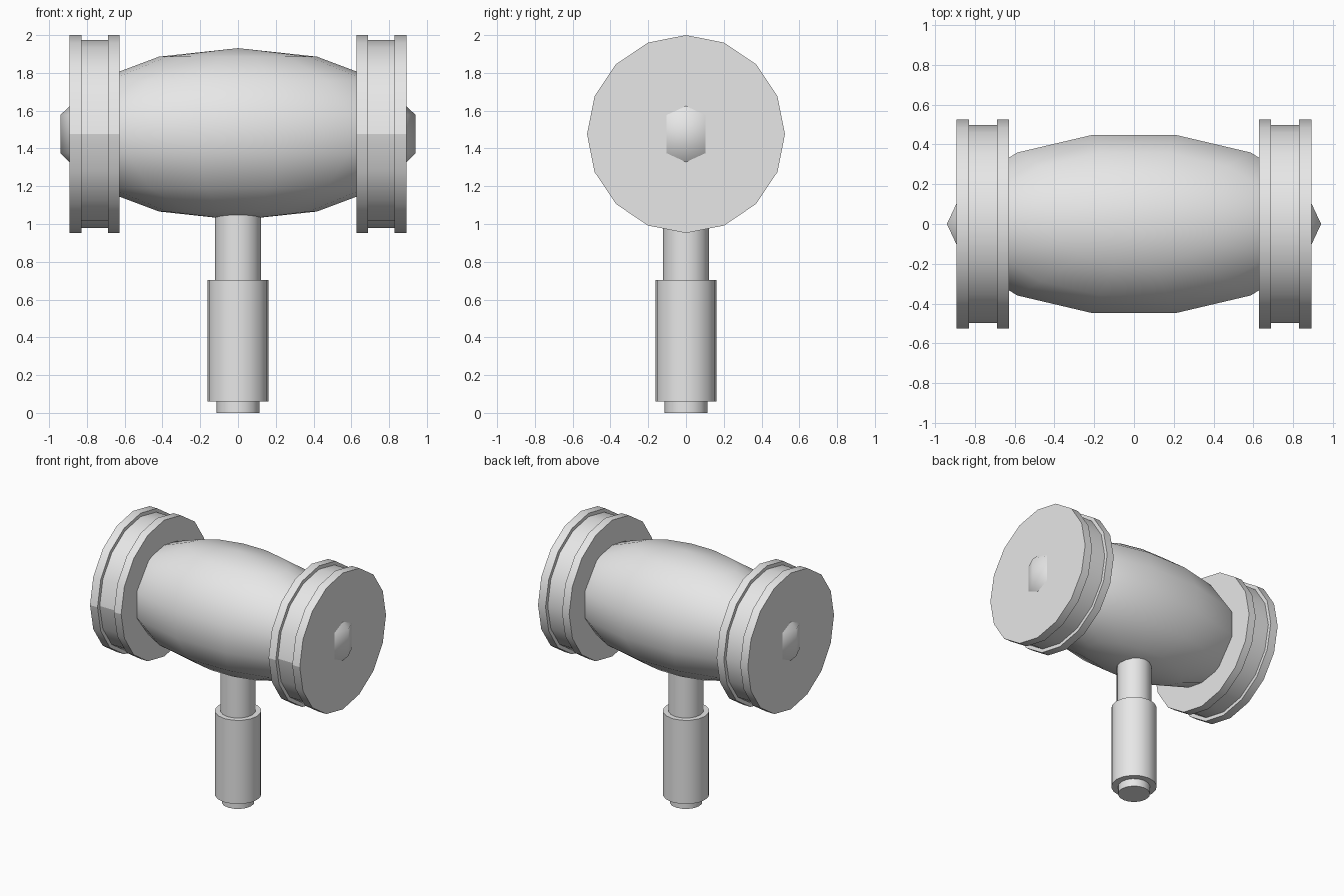
import bpy, bmesh
from math import cos, sin, pi

cube = bpy.data.objects.get("Cube")
if cube:
    bpy.data.objects.remove(cube, do_unlink=True)

grey = bpy.data.materials.new("plain_grey")
grey.use_nodes = True
grey.diffuse_color = (0.8, 0.8, 0.8, 1)
grey.node_tree.nodes["Principled BSDF"].inputs["Base Color"].default_value = (0.8, 0.8, 0.8, 1)

HEAD_Z = 1.476


def lathe(name, profile, sides, axis="Z", z=0.0, sharp_angle=0.8, seam=False):
    """Revolve (radius, height) points around an axis."""
    bm = bmesh.new()
    rings = []
    for r, h in profile:
        ring = []
        for i in range(sides):
            a = 2 * pi * i / sides
            u, v = r * cos(a), r * sin(a)
            ring.append(bm.verts.new((h, u, v) if axis == "X" else (u, v, h)))
        rings.append(ring)
    for low, high in zip(rings, rings[1:]):
        for i in range(sides):
            j = (i + 1) % sides
            bm.faces.new((low[i], low[j], high[j], high[i]))
    bmesh.ops.remove_doubles(bm, verts=bm.verts, dist=1e-5)
    bmesh.ops.recalc_face_normals(bm, faces=bm.faces)
    for f in bm.faces:
        f.smooth = True
    for e in bm.edges:
        if e.calc_face_angle(0) > sharp_angle:
            e.smooth = False
        # hard line along the front of the rim
        if seam and all(abs(v.co.z) < 1e-4 and v.co.y < -0.1 for v in e.verts):
            e.smooth = False
    mesh = bpy.data.meshes.new(name)
    bm.to_mesh(mesh)
    bm.free()
    mesh.materials.append(grey)
    obj = bpy.data.objects.new(name, mesh)
    obj.location.z = z
    bpy.context.collection.objects.link(obj)
    return obj


# Barrel-shaped head: a stretched low-poly ball whose ends poke through the caps
bands = 7
ball = [(sin(pi * i / bands), -cos(pi * i / bands)) for i in range(bands + 1)]
barrel = lathe("head_barrel", ball, 14, z=HEAD_Z, sharp_angle=4)
barrel.scale = (0.964, 0.471, 0.455)

# Grooved striking discs at both ends
rim, groove = 0.524, 0.497
disc = [(0, 0.627), (rim, 0.627), (rim, 0.688), (groove, 0.688),
        (groove, 0.828), (rim, 0.828), (rim, 0.892), (0, 0.892)]
for side, s in (("left", 1), ("right", -1)):
    lathe(side + "_striking_disc", [(r, s * h) for r, h in disc], 16,
          axis="X", z=HEAD_Z, seam=True)


# Handle: shaft, grip and end pin
def rod(name, radius, bottom, top):
    lathe(name, [(0, bottom), (radius, bottom), (radius, top), (0, top)], 16)


rod("handle_shaft", 0.123, 0.6, 1.15)
rod("handle_grip", 0.162, 0.06, 0.703)
rod("handle_end_pin", 0.114, 0.0, 0.5)
